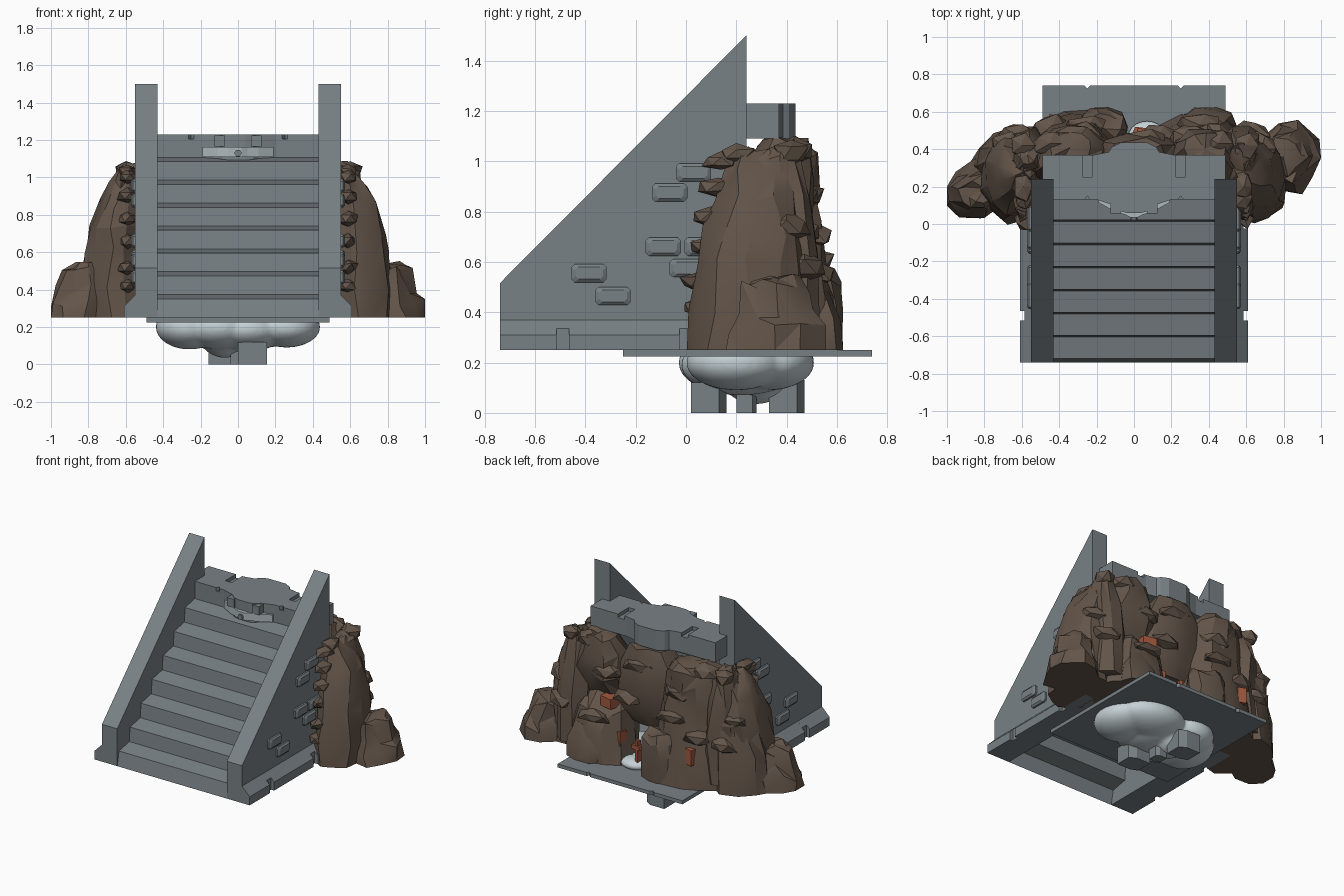
import bpy, bmesh, math, random

if "Cube" in bpy.data.objects:
    bpy.data.objects.remove(bpy.data.objects["Cube"])
random.seed(4)

def material(name, rgb):
    m = bpy.data.materials.new(name)
    m.diffuse_color = (*rgb, 1)
    m.use_nodes = True
    m.node_tree.nodes["Principled BSDF"].inputs["Base Color"].default_value = m.diffuse_color
    return m

STONE = material("grey stone", (0.19, 0.22, 0.235))
ROCK = material("brown rock", (0.125, 0.09, 0.067))
PALE = material("pale mist", (0.56, 0.64, 0.67))
LIGHT = material("light grey trim", (0.42, 0.48, 0.5))
ORANGE = material("burnt orange", (0.36, 0.1, 0.05))

def build(name, verts, faces, mat, closed=True, smooth=None):
    me = bpy.data.meshes.new(name)
    me.from_pydata(verts, [], faces)
    me.materials.append(mat)
    if closed:
        bm = bmesh.new()
        bm.from_mesh(me)
        bmesh.ops.recalc_face_normals(bm, faces=bm.faces)
        bm.to_mesh(me)
        bm.free()
    ob = bpy.data.objects.new(name, me)
    bpy.context.collection.objects.link(ob)
    if smooth:
        bpy.ops.object.select_all(action='DESELECT')
        ob.select_set(True)
        bpy.context.view_layer.objects.active = ob
        bpy.ops.object.shade_smooth_by_angle(angle=math.radians(smooth))
    return ob

def prism(name, pts, axis, a, b, mat):
    """Extrude a 2D outline along an axis from a to b."""
    def at(p, t):
        return {'x': (t, p[0], p[1]), 'y': (p[0], t, p[1]), 'z': (p[0], p[1], t)}[axis]
    n = len(pts)
    verts = [at(p, a) for p in pts] + [at(p, b) for p in pts]
    faces = [tuple(range(n)), tuple(range(n, 2 * n))]
    faces += [(i, (i + 1) % n, (i + 1) % n + n, i + n) for i in range(n)]
    return build(name, verts, faces, mat)

def rect(x0, x1, y0, y1):
    return [(x0, y0), (x1, y0), (x1, y1), (x0, y1)]

def rock(name, cx, cy, rx, ry, levels, sides=10, rot=0.0, jit=0.1, flip=1):
    """Craggy stack of rings; levels are (z, scale, dx, dy)."""
    verts, faces = [], []
    prof = [random.uniform(1 - jit, 1 + jit) for _ in range(sides)]
    for k, (z, s, dx, dy) in enumerate(levels):
        for i in range(sides):
            a = 2 * math.pi * (i + random.uniform(-.25, .25)) / sides
            r = s * prof[i] * random.uniform(1 - jit, 1 + jit)
            u, v = rx * r * math.cos(a), ry * r * math.sin(a)
            x = cx + dx * flip + u * math.cos(rot) - v * math.sin(rot)
            y = cy + dy + u * math.sin(rot) + v * math.cos(rot)
            zz = z + (random.uniform(-.03, .03) if k else 0)
            verts.append((max(-1, min(1, x)), max(-.02, min(.64, y)), zz))
    for k in range(len(levels) - 1):
        for i in range(sides):
            a, b = k * sides + i, k * sides + (i + 1) % sides
            if random.random() < .5:
                faces += [(a, b, b + sides), (a, b + sides, a + sides)]
            else:
                faces += [(a, b, a + sides), (b, b + sides, a + sides)]
    z, s, dx, dy = levels[-1]
    verts.append((cx + dx * flip, cy + dy, z + .01))
    top = (len(levels) - 1) * sides
    faces += [(top + i, top + (i + 1) % sides, len(verts) - 1) for i in range(sides)]
    faces.append(tuple(range(sides)))
    return build(name, verts, faces, ROCK, smooth=24)

def lumps(name, blobs, mat, subdiv, jit=0.0, smooth=None):
    """Several stretched balls in one mesh; blobs are (x, y, z, rx, ry, rz)."""
    verts, faces = [], []
    for x, y, z, rx, ry, rz in blobs:
        bm = bmesh.new()
        bmesh.ops.create_icosphere(bm, subdivisions=subdiv, radius=1)
        o = len(verts)
        for v in bm.verts:
            c = v.co * random.uniform(1 - jit, 1 + jit)
            verts.append((x + c.x * rx, y + c.y * ry, z + c.z * rz))
        faces += [tuple(v.index + o for v in f.verts) for f in bm.faces]
        bm.free()
    return build(name, verts, faces, mat, smooth=smooth)

# staircase: sloped risers and slightly tilted treads, open underneath
prof = [(-.74, .25)]
for i in range(7):
    prof += [(-.72 + .1235 * i, .35 + .1225 * i), (-.605 + .1235 * i, .373 + .1225 * i)]
verts = [(x, y, z) for y, z in prof for x in (-.435, .435)]
build("stairs", verts, [(2*i, 2*i+1, 2*i+3, 2*i+2) for i in range(len(prof) - 1)], STONE, closed=False)

# side walls, plinths with grooves, raised bricks
bricks = [(-.385, .555), (-.29, .465), (-.065, .875), (.03, .955), (-.09, .66), (.065, .66), (.005, .575)]
for s, side in ((-1, "left"), (1, "right")):
    prism("wall_" + side, [(-.74, .25), (-.74, .515), (.24, 1.5), (.24, .25)], 'x', s*.43, s*.55, STONE)
    for a, b, out in ((-.74, -.515, .61), (-.515, -.465, .585), (-.465, -.025, .61),
                      (-.025, .025, .585), (.025, .24, .61)):
        top = .31 + (.61 - out)
        prism("plinth_" + side, [(s*.54, .25), (s*out, .25), (s*out, top), (s*.55, .37), (s*.54, .37)],
              'y', a, b, STONE)
    for y, z in bricks:
        loops = []
        for x, hy, hz in ((.545, .07, .036), (.562, .07, .036), (.572, .055, .024)):
            c = .012
            loops += [(s*x, y + p * (hy - (c if q else 0)), z + r * (hz - (0 if q else c)))
                      for p, r, q in ((-1, -1, 1), (1, -1, 1), (1, -1, 0), (1, 1, 0),
                                      (1, 1, 1), (-1, 1, 1), (-1, 1, 0), (-1, -1, 0))]
        fs = [tuple(range(8)), tuple(range(16, 24))]
        fs += [(8*k + i, 8*k + (i+1) % 8, 8*k + 8 + (i+1) % 8, 8*k + 8 + i) for k in (0, 1) for i in range(8)]
        build("brick_" + side, loops, fs, STONE)

# landing block at the top, upper layer notched
def mirrored(half):
    return half + [(-x, y) for x, y in reversed(half)]
front = [(.04, .06), (.08, .07), (.11, .1), (.2, .13)]
back = [(.21, .37), (.135, .385), (.12, .41), (.07, .435)]
low = front + [(.43, .13), (.43, .24), (.49, .24), (.49, .37)] + back
high = front + [(.235, .13), (.25, .15), (.265, .13), (.43, .13), (.43, .24), (.49, .24), (.49, .37),
                (.275, .37), (.275, .25), (.225, .25), (.225, .37)] + back
prism("landing_block", mirrored(low), 'z', 1.09, 1.205, STONE)
prism("landing_cap", mirrored(high), 'z', 1.205, 1.23, STONE)

# light trim plate with centre bolt
prism("trim_plate", mirrored([(.02, .035), (.05, .05), (.11, .07), (.19, .115), (.19, .135)]),
      'z', 1.11, 1.163, LIGHT)
prism("trim_bolt", [(.02 * math.cos(i * math.pi / 3), 1.13 + .02 * math.sin(i * math.pi / 3))
                    for i in range(6)], 'y', .022, .05, STONE)
for s in (-1, 1):
    prism("front_rib", rect(s*.07, s*.125, 1.165, 1.225), 'y', .055, .13, STONE)

# floor slab with grooves in its back edge
prism("floor_slab", mirrored([(.49, -.25), (.49, .74), (.265, .74), (.25, .725), (.235, .74)]),
      'z', .225, .25, STONE)

# rocks: side spires, outer boulders, back lumps and a bridge over the cave mouth
spire = [(.25, 1, 0, -.02), (.42, .98, 0, -.02), (.6, .95, 0, 0), (.72, .9, -.01, .01),
         (.86, .68, -.03, .02), (.97, .5, -.05, .02), (1.03, .25, -.07, .02)]
rock("spire_right", .66, .26, .165, .23, spire, 11, jit=.06)
rock("spire_left", -.66, .26, .165, .23, spire, 11, jit=.06, flip=-1)
shoulder = [(.3, 1, 0, 0), (.6, .95, 0, 0), (.85, .8, 0, 0), (1.02, .6, 0, -.01), (1.06, .35, 0, 0)]
rock("shoulder_right", .58, .38, .13, .15, shoulder, 9)
rock("shoulder_left", -.57, .37, .13, .15, shoulder, 9)
boulder = [(.25, 1.02, 0, 0), (.33, .95, 0, 0), (.4, .78, 0, 0), (.5, .66, 0, 0), (.53, .5, 0, 0)]
rock("boulder_right", .84, .36, .18, .19, [(z, s, -dx - (z - .25) * .15, dy) for z, s, dx, dy in boulder], 10)
rock("boulder_left", -.83, .19, .22, .15, [(z, s, (z - .25) * .12, dy) for z, s, dx, dy in boulder], 10, rot=.5)
rock("link_left", -.7, .36, .18, .13, [(.25, 1, 0, 0), (.5, .95, 0, 0), (.7, .8, .04, 0), (.85, .4, .08, 0)], 9, rot=.5)
rock("back_lump_left", -.34, .36, .27, .22, [(.25, 1.02, 0, .02), (.45, .95, 0, .02), (.6, .92, 0, 0),
     (.78, .85, .02, -.01), (.92, .8, 0, -.01), (1.03, .62, 0, .03), (1.07, .4, 0, .05)], 12, jit=.08)
rock("back_lump_right", .38, .36, .25, .21, [(.25, 1.05, 0, .03), (.45, .98, 0, .03), (.58, .85, 0, .01),
     (.68, .62, 0, -.05), (.82, .78, .02, 0), (.95, .72, 0, 0), (1.08, .45, 0, .04)], 12, jit=.08)
rock("cave_bridge", .02, .33, .25, .15, [(.52, .7, 0, -.02), (.62, 1, 0, .0), (.78, 1.05, 0, .02),
     (.95, .95, 0, .02), (1.07, .6, 0, .04)], 10, jit=.08)
rock("pillar_boulder", -.17, .51, .14, .12, [(.25, .95, 0, 0), (.4, 1, 0, 0), (.52, .95, 0, 0), (.56, .7, 0, 0)], 10, jit=.04)
rock("corner_boulder", .4, .53, .16, .1, [(.25, 1, 0, 0), (.36, .9, 0, 0), (.48, .6, 0, -.02)], 9)

# jutting ledges on the rocks
ledges = []
for s in (-1, 1):
    for y, z in ((.06, .42), (.05, .52), (.09, .66), (.1, .78), (.13, .9), (.14, 1.0), (.2, 1.03)):
        ledges.append((s * .59, y, z, .055, .08, .04))
    ledges += [(s*.6, .42, 1.03, .07, .07, .06), (s*.68, .4, .74, .09, .1, .06),
               (s*.62, .47, .58, .11, .09, .06), (s*.3, .46, .86, .15, .09, .06),
               (s*.45, .43, 1.04, .1, .08, .06)]
ledges += [(.12, .45, .72, .13, .08, .05), (-.45, .5, .6, .12, .09, .06), (.05, .43, .95, .14, .08, .06),
           (-.25, .52, .7, .12, .06, .05), (.35, .53, .55, .12, .07, .05)]
lumps("rock_ledges", ledges, ROCK, 1, .2)

# orange pieces in the crevices
for x, y, z, w, d, h in ((.27, .46, .65, .06, .05, .035), (-.43, .54, .48, .035, .05, .055),
                         (.03, .5, .36, .015, .015, .09), (.03, .5, .4, .04, .02, .015),
                         (.18, .48, .42, .03, .03, .05)):
    prism("orange_piece", [(x - w, y - d), (x + w * .8, y - d), (x + w, y + d * .6), (x - w * .6, y + d)],
          'z', z - h, z + h, ORANGE)

# soft pale mass under the slab, blended into one body
mist = lumps("pale_mist", [(-.26, .2, .2, .18, .2, .12), (-.1, .17, .2, .2, .2, .12), (.05, .22, .19, .22, .24, .12),
                           (.26, .2, .2, .18, .2, .11), (-.07, .28, .14, .13, .14, .105),
                           (.13, .33, .2, .24, .18, .11), (-.18, .31, .2, .18, .17, .11)], PALE, 4)
rm = mist.modifiers.new("blend", 'REMESH')
rm.mode, rm.voxel_size, rm.use_smooth_shade = 'VOXEL', .012, True
sm = mist.modifiers.new("soften", 'SMOOTH')
sm.factor, sm.iterations = .5, 10
# pale bits showing in the cave
lumps("cave_mist", [(.07, .47, .27, .1, .08, .04), (.29, .41, .63, .05, .04, .04)], PALE, 3, smooth=60)

# three stone feet
for x, y, w, d, h in ((.078, .09, .078, .07, .12), (0, .24, .04, .04, .1), (-.08, .4, .078, .07, .13)):
    prism("stone_foot", [(x - w, y - d * .7), (x - w * .3, y - d), (x + w, y - d), (x + w, y + d * .6),
                         (x + w * .4, y + d), (x - w, y + d)], 'z', 0, h, STONE)
